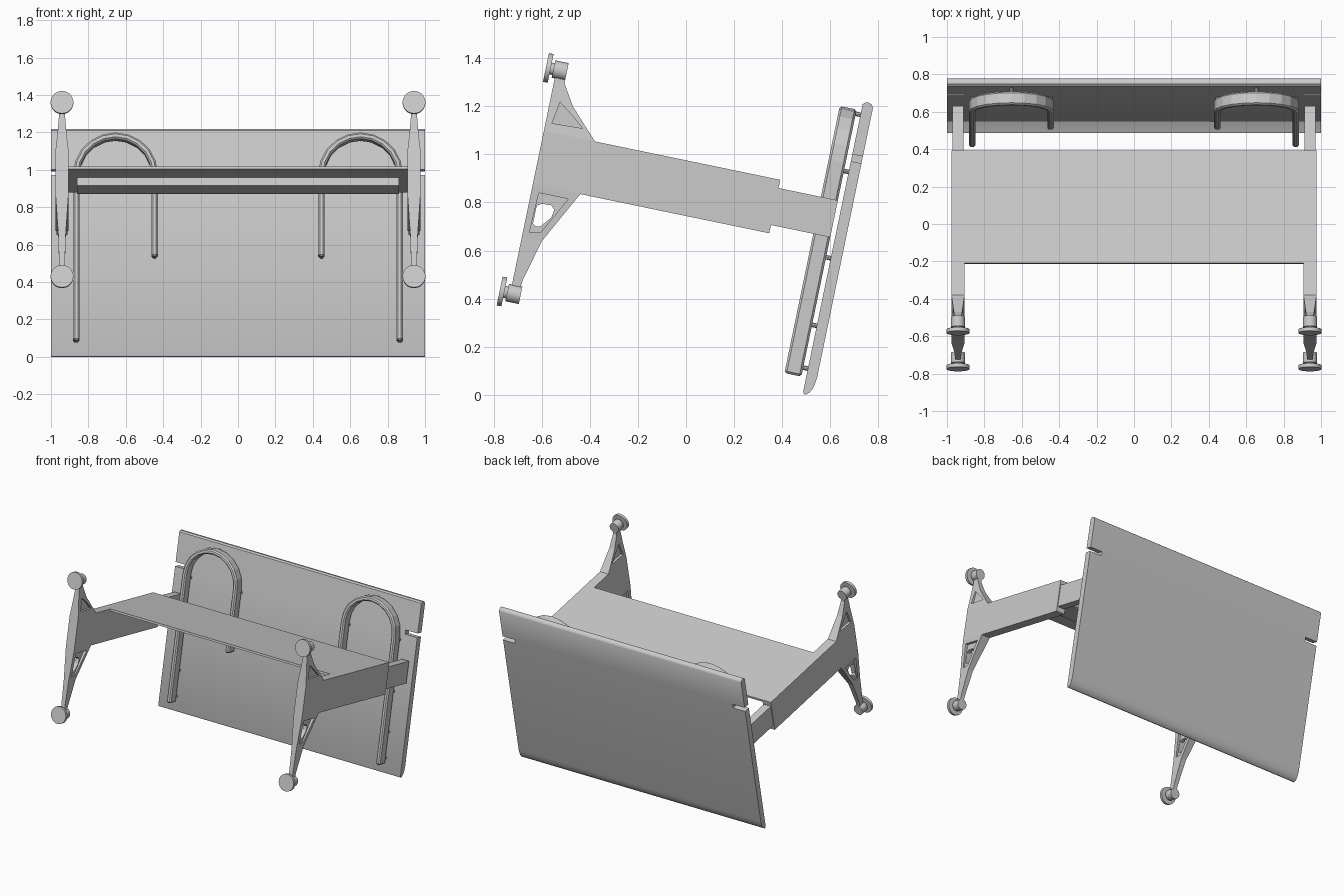
import bpy, bmesh, math
from mathutils import Vector

cube = bpy.data.objects.get("Cube")
if cube:
    bpy.data.objects.remove(cube, do_unlink=True)

grey = bpy.data.materials.new("light grey")
grey.use_nodes = True
grey.diffuse_color = (0.6, 0.6, 0.6, 1)
grey.node_tree.nodes["Principled BSDF"].inputs["Base Color"].default_value = (0.6, 0.6, 0.6, 1)

# Tilted desk frame: u runs along the desktop depth, v from the feet to the desktop
TILT = math.radians(11.7)
S, C = math.sin(TILT), math.cos(TILT)


def place(x, u, v):
    return Vector((x, 0.485 + S * u + C * v, C * u - S * v))


def make(name, rings, smooth=False):
    """Loft a closed solid through rings of (x, u, v) points."""
    bm = bmesh.new()
    loops = [[bm.verts.new(place(*p)) for p in ring] for ring in rings]
    n = len(loops[0])
    for a, b in zip(loops, loops[1:]):
        for i in range(n):
            j = (i + 1) % n
            bm.faces.new((a[i], a[j], b[j], b[i]))
    bm.faces.new(loops[0][::-1])
    bm.faces.new(loops[-1])
    bmesh.ops.recalc_face_normals(bm, faces=bm.faces)
    mesh = bpy.data.meshes.new(name)
    bm.to_mesh(mesh)
    bm.free()
    mesh.materials.append(grey)
    ob = bpy.data.objects.new(name, mesh)
    bpy.context.collection.objects.link(ob)
    if smooth:
        activate(ob)
        bpy.ops.object.shade_smooth_by_angle(angle=math.radians(35))
    return ob


def activate(ob):
    bpy.ops.object.select_all(action="DESELECT")
    ob.select_set(True)
    bpy.context.view_layer.objects.active = ob


def prism_x(name, uv, x0, x1, smooth=False):
    return make(name, [[(x, u, v) for u, v in uv] for x in (x0, x1)], smooth)


def prism_v(name, xu, v0, v1, smooth=False):
    return make(name, [[(x, u, v) for x, u in xu] for v in (v0, v1)], smooth)


def box(name, x0, x1, u0, u1, v0, v1):
    return prism_x(name, [(u0, v0), (u1, v0), (u1, v1), (u0, v1)], x0, x1)


def disc(name, x, u, r, v0, v1, n=24):
    ring = [(x + r * math.cos(2 * math.pi * i / n), u + r * math.sin(2 * math.pi * i / n))
            for i in range(n)]
    return prism_v(name, ring, v0, v1, True)


def cut(ob, cutter):
    cutter.hide_render = True
    mod = ob.modifiers.new("cut", "BOOLEAN")
    mod.operation, mod.solver, mod.object = "DIFFERENCE", "EXACT", cutter
    activate(ob)
    bpy.ops.object.modifier_apply(modifier=mod.name)
    bpy.data.objects.remove(cutter, do_unlink=True)


# Desktop with a rounded edge and a slot on each side
top_profile = [(0.012, 0), (0.003, 0.006), (0.003, 0.013), (0.015, 0.027), (0.03, 0.035),
               (0.05, 0.041), (0.08, 0.045), (1.228, 0.045), (1.24, 0.038), (1.247, 0.024),
               (1.245, 0.01), (1.235, 0)]
desktop = prism_x("desktop", top_profile, -1, 1, True)
for s in (-1, 1):
    cut(desktop, box("slot_cutter", s * 0.9, s * 1.1, 0.992, 1.022, -0.1, 0.1))

# Cross panel with a stiffening rib beneath
box("cross_panel", -0.91, 0.91, 0.842, 0.857, -0.887, -0.272)
box("panel_rib", -0.86, 0.86, 0.796, 0.845, -0.67, -0.447)

# Leg shape: (u, back v, half width) sections, pocket outlines and the through hole
FRONT, LEG_X = -1.277, 0.941
leg_sections = [(0.2, -1.24, 0.014), (0.23, -1.237, 0.015), (0.406, -1.192, 0.02),
                (0.63, -1.075, 0.035), (0.857, -1.06, 0.035), (0.981, -1.179, 0.022),
                (1.067, -1.232, 0.015), (1.09, -1.235, 0.014)]
pockets = [[(0.6, -1.245), (0.6, -1.12), (0.44, -1.205), (0.43, -1.25)],
           [(0.988, -1.235), (0.895, -1.25), (0.9, -1.122), (0.94, -1.17)]]
hole = [(0.545, -1.243), (0.558, -1.225), (0.56, -1.185), (0.545, -1.168), (0.51, -1.173),
        (0.465, -1.21), (0.46, -1.23), (0.47, -1.243)]

for s, side in ((1, "left"), (-1, "right")):
    cx = s * LEG_X
    # Tapered foot bar
    leg = make(side + "_foot_bar", [[(cx - h, u, FRONT), (cx + h, u, FRONT),
                                     (cx + h, u, v), (cx - h, u, v)]
                                    for u, v, h in leg_sections])
    for outline in pockets:
        for d in (-1, 1):
            cut(leg, prism_x("pocket_cutter", outline, cx + d * 0.013, cx + d * 0.08))
    cut(leg, prism_x("hole_cutter", hole, cx - 0.1, cx + 0.1))

    # Telescopic column
    box(side + "_outer_column", cx - 0.035, cx + 0.035, 0.63, 0.857, -1.08, -0.272)
    box(side + "_inner_column", cx - 0.029, cx + 0.029, 0.665, 0.822, -0.3, -0.02)

    # Levelling feet
    for end, u in (("upper", 1.117), ("lower", 0.167)):
        disc(f"{side}_{end}_foot_pad", cx, u, 0.061, -1.322, -1.302, 32)
        disc(f"{side}_{end}_foot_neck", cx, u, 0.025, -1.305, -1.285)
        disc(f"{side}_{end}_foot_stem", cx, u, 0.037, -1.29, -1.233)

    # Arched support rail under the desktop
    ax, au, steps = s * 0.655, 0.982, 10
    arc = [math.pi * i / steps for i in range(steps + 1)]

    def arch(r):
        return [(ax + s * r * math.cos(a), au + r * math.sin(a)) for a in arc]

    outer, inner = arch(0.226), arch(0.192)
    outline = ([(ax + s * 0.226, 0.073)] + outer + [(ax - s * 0.226, 0.532), (ax - s * 0.192, 0.532)]
               + inner[::-1] + [(ax + s * 0.192, 0.073)])
    rail = prism_v(side + "_arched_rail", outline, -0.092, -0.02)
    bev = rail.modifiers.new("soft edges", "BEVEL")
    bev.width, bev.segments = 0.009, 1
    bev.limit_method, bev.angle_limit = "ANGLE", math.radians(50)

    # Mounting pins between rail and desktop
    pins = [(0.209, u) for u in (0.111, 0.293, 0.58, 0.947)]
    pins += [(-0.209, u) for u in (0.58, 0.947)] + [(0, 1.19)]
    for i, (dx, u) in enumerate(pins):
        disc(f"{side}_rail_pin_{i + 1}", ax + s * dx, u, 0.01, -0.025, 0.003, 10)
